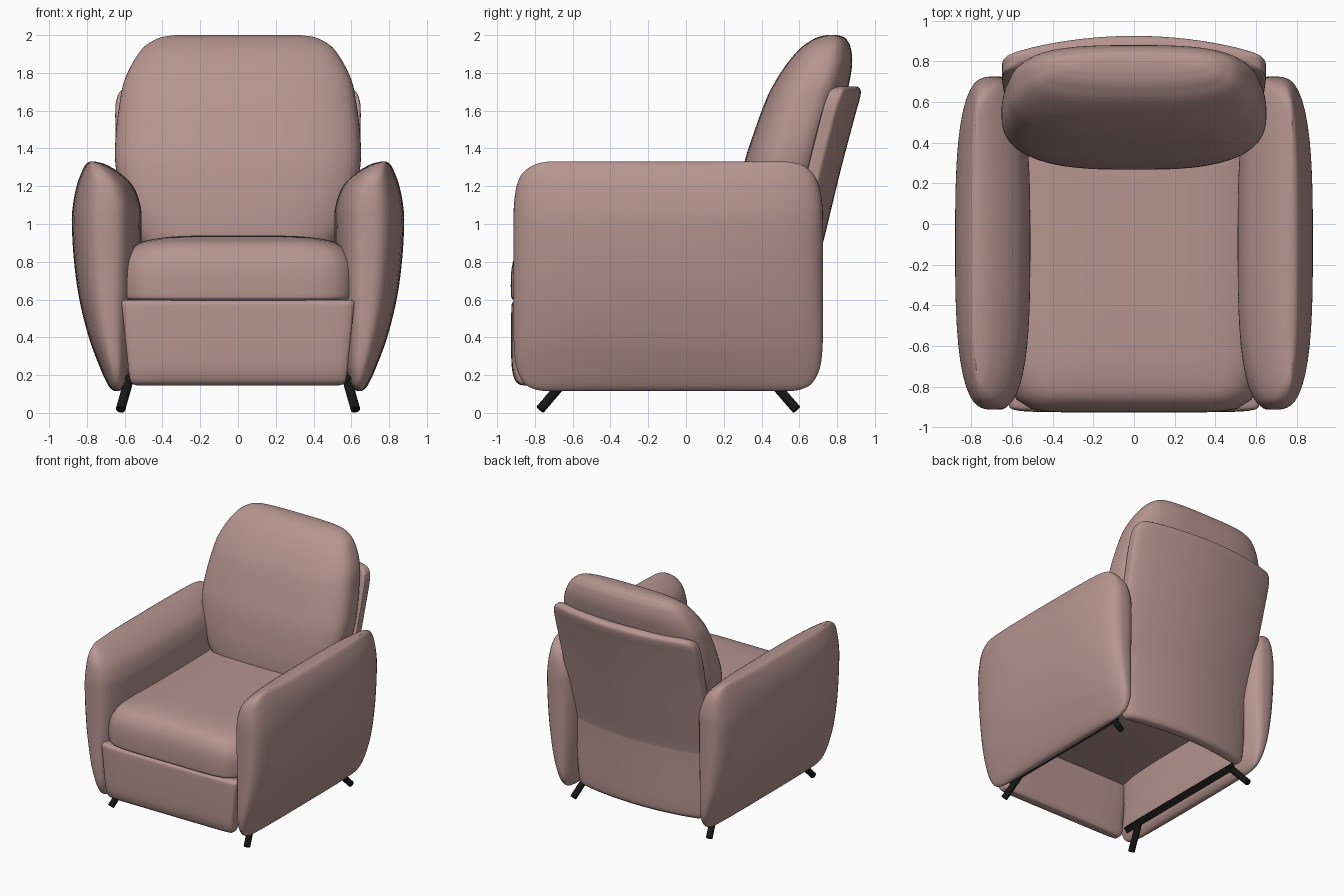
import bpy, bmesh, math
from mathutils import Vector

if "Cube" in bpy.data.objects:
    bpy.data.objects.remove(bpy.data.objects["Cube"])


def material(name, rgb):
    m = bpy.data.materials.new(name)
    m.diffuse_color = (*rgb, 1)
    m.use_nodes = True
    m.node_tree.nodes["Principled BSDF"].inputs["Base Color"].default_value = m.diffuse_color
    return m


FABRIC = material("dusty pink fabric", (0.47, 0.30, 0.28))
BLACK = material("black metal", (0.008, 0.008, 0.008))


def smooth_path(keys, steps=5):
    """Catmull-Rom curve through the key sections."""
    pts = [Vector(k) for k in keys]
    out = []
    for i in range(len(pts) - 1):
        a, b, c, d = (pts[max(i - 1, 0)], pts[i], pts[i + 1],
                      pts[min(i + 2, len(pts) - 1)])
        for s in range(steps):
            t = s / steps
            out.append(0.5 * (2 * b + (c - a) * t + (2 * a - 5 * b + 4 * c - d) * t * t
                              + (3 * b - a - 3 * c + d) * t ** 3))
    return out + [pts[-1]]


def finish(bm, name, mat, mirror=False):
    bmesh.ops.recalc_face_normals(bm, faces=bm.faces[:])
    me = bpy.data.meshes.new(name)
    bm.to_mesh(me)
    bm.free()
    me.materials.append(mat)
    ob = bpy.data.objects.new(name, me)
    bpy.context.collection.objects.link(ob)
    if mirror:
        ob.modifiers.new("mirror", 'MIRROR')
    bpy.ops.object.select_all(action='DESELECT')
    ob.select_set(True)
    bpy.context.view_layer.objects.active = ob
    bpy.ops.object.shade_smooth_by_angle(angle=math.radians(40))
    return ob


def cushion(name, keys, power, bow=0.0, mirror=False, count=64):
    """Loft of rounded-rectangle sections, each (z, x0, x1, y0, y1)."""
    bm = bmesh.new()
    rings = []
    for z, x0, x1, y0, y1 in smooth_path(keys):
        ring = []
        for i in range(count):
            a = 2 * math.pi * i / count
            c, s = math.cos(a), math.sin(a)
            r = (abs(c) ** power + abs(s) ** power) ** (-1 / power)
            x = (x0 + x1) / 2 + (x1 - x0) / 2 * r * c
            y = (y0 + y1) / 2 + (y1 - y0) / 2 * r * s
            ring.append(bm.verts.new((x, y - bow * (x / 0.6) ** 2, z)))
        rings.append(ring)
    for p, q in zip(rings, rings[1:]):
        for i in range(count):
            j = (i + 1) % count
            bm.faces.new((p[i], p[j], q[j], q[i]))
    bm.faces.new(rings[0])
    bm.faces.new(rings[-1])
    return finish(bm, name, FABRIC, mirror)


def centred(rows):
    return [(z, -w, w, y0, y1) for z, w, y0, y1 in rows]


# Padded arms, mirrored
cushion("arms", [
    (0.115, .635, .65, -.74, .55), (0.125, .615, .67, -.80, .61),
    (0.16, .59, .695, -.86, .67), (0.25, .565, .735, -.90, .712),
    (0.4, .55, .79, -.913, .725), (0.6, .53, .84, -.913, .725),
    (0.8, .515, .868, -.913, .725), (1.0, .51, .88, -.913, .725),
    (1.1, .517, .874, -.911, .722), (1.2, .555, .855, -.897, .705),
    (1.27, .625, .83, -.865, .67), (1.315, .70, .807, -.80, .61),
    (1.33, .755, .785, -.73, .53)], 3, mirror=True)

# Seat cushion with a crowned top
cushion("seat", centred([
    (0.595, .60, -.895, .63), (0.602, .62, -.918, .64), (0.63, .63, -.927, .64),
    (0.75, .63, -.925, .64), (0.83, .607, -.905, .64), (0.89, .545, -.86, .64),
    (0.92, .45, -.78, .64), (0.935, .32, -.64, .64), (0.94, .15, -.40, .60)]), 8)

# Panel below the seat front
cushion("front_panel", centred([
    (0.145, .53, -.86, -.82), (0.155, .56, -.89, -.81), (0.19, .575, -.912, -.80),
    (0.28, .585, -.925, -.80), (0.54, .612, -.925, -.80), (0.585, .615, -.918, -.80),
    (0.597, .605, -.90, -.81)]), 8)

# Leaning back cushion
cushion("back_cushion", centred([
    (0.80, .48, .33, .62), (0.9, .52, .275, .65), (1.0, .57, .268, .68),
    (1.15, .62, .28, .71), (1.33, .65, .31, .755), (1.5, .645, .365, .80),
    (1.65, .625, .42, .84), (1.75, .605, .47, .865), (1.85, .56, .535, .88),
    (1.93, .505, .605, .873), (1.97, .45, .66, .855), (1.99, .40, .70, .835),
    (2.0, .33, .745, .80)]), 3)

# Bowed rear panel, upright below and leaning above
cushion("back_panel", centred([
    (0.15, .52, .61, .64), (0.165, .55, .59, .667), (0.22, .565, .58, .68),
    (0.45, .59, .58, .68), (0.66, .615, .58, .68), (0.74, .62, .588, .688),
    (1.0, .632, .65, .75), (1.3, .642, .723, .823), (1.58, .65, .795, .897),
    (1.67, .64, .82, .922), (1.71, .615, .838, .924), (1.728, .565, .865, .905)]),
    8, bow=0.08)


def rod(name, a, b, radius, sides):
    a, b = Vector(a), Vector(b)
    bm = bmesh.new()
    bmesh.ops.create_cone(bm, cap_ends=True, segments=sides, radius1=radius,
                          radius2=radius, depth=(b - a).length)
    bm.transform((b - a).to_track_quat('Z', 'Y').to_matrix().to_4x4())
    bmesh.ops.translate(bm, verts=bm.verts[:], vec=(a + b) / 2)
    finish(bm, name, BLACK, mirror=True)


# Splayed legs and the side rails that carry them
rod("front_legs", (.575, -.63, .185), (.622, -.772, .018), .025, 16)
rod("back_legs", (.575, .44, .185), (.622, .585, .018), .025, 16)
rod("leg_rails", (.57, -.76, .185), (.57, .47, .185), .035, 4)
